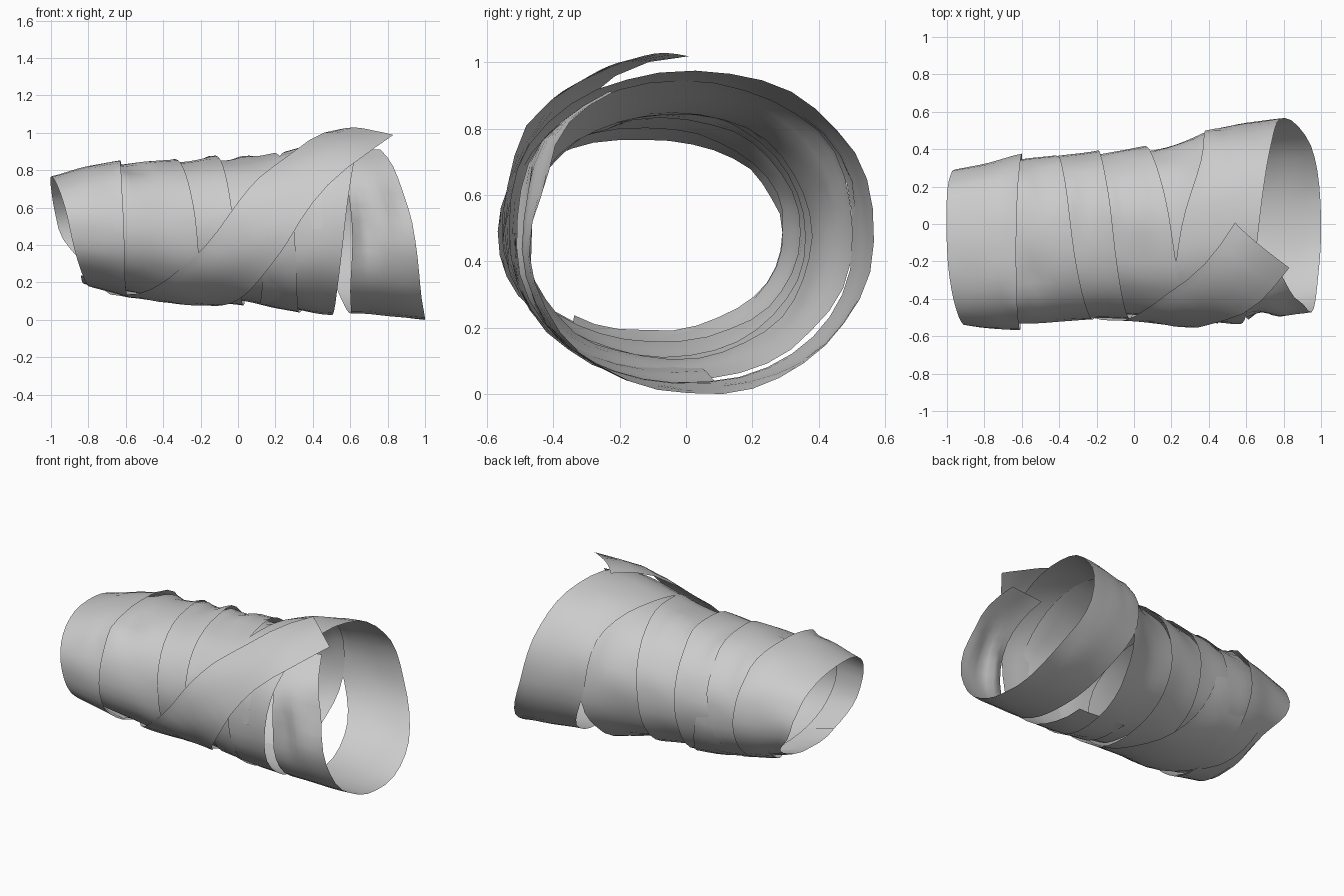
import bpy, math
from mathutils import Vector, noise

# forearm-shaped core: x, back y, front y, top z, bottom z
CORE = [(-1.0, .28, -.54, .77, .20), (-.8, .31, -.55, .81, .18), (-.6, .345, -.535, .83, .15),
        (-.3, .36, -.50, .84, .11), (0, .39, -.485, .85, .10), (.2, .42, -.50, .87, .08),
        (.4, .48, -.51, .92, .05), (.6, .52, -.52, .95, .04), (.8, .545, -.50, .95, .025),
        (1.0, .54, -.45, .93, .01)]

# local puckers: x, angle, height, x spread, angle spread
PUCKERS = [(-.62, 40, .03, .04, 12), (-.55, 25, -.03, .04, 10), (-.6, 325, .03, .05, 15),
           (-.35, 335, .025, .04, 18), (-.14, 340, .03, .04, 15), (.03, 345, .02, .05, 20),
           (.40, 300, .02, .05, 25), (.68, 92, -.06, .06, 20), (.85, 75, -.04, .1, 20)]


def smooth(keys, t):
    """Cubic interpolation of rows keyed on their first value."""
    t = min(max(t, keys[0][0]), keys[-1][0])
    n = len(keys)
    i = 0
    while i < n - 2 and t > keys[i + 1][0]:
        i += 1
    p, q = keys[i], keys[i + 1]
    o, r = keys[max(i - 1, 0)], keys[min(i + 2, n - 1)]
    h = q[0] - p[0]
    u = (t - p[0]) / h
    out = []
    for k in range(1, len(p)):
        m0 = (q[k] - o[k]) / (q[0] - o[0]) * h
        m1 = (r[k] - p[k]) / (r[0] - p[0]) * h
        out.append((2*u**3 - 3*u*u + 1) * p[k] + (u**3 - 2*u*u + u) * m0
                   + (3*u*u - 2*u**3) * q[k] + (u**3 - u*u) * m1)
    return out


def wrap_point(x, a, off):
    """Point on the core; angle 0 = top, 90 = front, 180 = bottom, 270 = back."""
    yb, yf, zt, zb = smooth(CORE, x)
    s, c = math.sin(math.radians(a)), math.cos(math.radians(a))
    s = math.copysign(abs(s) ** .94, s)
    c = math.copysign(abs(c) ** .94, c)
    off += .010 * noise.noise(Vector((x * 5, s * 2.5, c * 2.5 + a / 400)))
    for px, pa, h, sx, sa in PUCKERS:
        d = (a - pa + 180) % 360 - 180
        off += h * math.exp(-((x - px) / sx) ** 2 - (d / sa) ** 2)
    return Vector((x, (yb + yf) / 2 - ((yb - yf) / 2 + off) * s,
                   max(0, (zt + zb) / 2 + ((zt - zb) / 2 + off) * c)))


def ribbon(name, keys, flare, slant=0, step=10, across=8):
    """Cloth strip; key rows are angle, left x, right x, lift off the core."""
    a0, a1 = keys[0][0], keys[-1][0]
    n = round((a1 - a0) / step)
    verts, faces = [], []
    for i in range(n + 1):
        a = a0 + (a1 - a0) * i / n
        xl, xr, off = smooth(keys, a)
        for j in range(across + 1):
            v = j / across
            verts.append(wrap_point(xl + (xr - xl) * v, a + slant * v, off + flare * v))
    w = across + 1
    for i in range(n):
        for j in range(across):
            k = i * w + j
            faces.append((k, k + 1, k + w + 1, k + w))
    me = bpy.data.meshes.new(name)
    me.from_pydata(verts, [], faces)
    me.polygons.foreach_set("use_smooth", [True] * len(faces))
    ob = bpy.data.objects.new(name, me)
    bpy.context.collection.objects.link(ob)
    return ob


# long spiral strip from the wrist towards the elbow
ribbon("spiral_wrap", [
    (150, -.84, -.60, -.01), (225, -.82, -.60, -.005), (270, -.96, -.60, 0), (360, -1.0, -.63, 0),
    (450, -.90, -.61, 0), (540, -.80, -.58, 0), (630, -.82, -.42, -.012), (720, -.78, -.33, -.01),
    (810, -.72, -.22, -.008), (900, -.62, -.20, -.005), (990, -.52, -.19, -.005),
    (1080, -.42, -.11, -.005), (1170, -.36, -.02, -.005), (1260, -.30, .03, -.005),
    (1350, -.25, .06, -.005), (1440, -.15, .20, -.005), (1530, -.05, .30, -.005),
    (1620, 0, .33, -.005), (1710, .02, .42, -.015), (1800, .08, .44, -.012),
    (1890, .12, .45, -.01)], .028)

# wide loose loop at the elbow, coming back as the lower front strip
ribbon("elbow_loop", [
    (25, .52, .76, 0), (45, .56, .83, 0), (90, .61, .94, .005), (135, .60, .98, .005),
    (180, .60, 1.0, .005), (225, .53, .95, .008), (270, .39, .80, .02), (315, .36, .73, .02),
    (360, .25, .67, .02), (405, .20, .62, .02), (450, .16, .57, .015), (495, .13, .53, .012),
    (550, .11, .50, .008)], .005)

# diagonal outer strip ending in a free tip on top
ribbon("diagonal_wrap", [
    (-1, .54, .83, .073), (20, .37, .67, .062), (45, .14, .43, .045), (90, -.11, .17, .03),
    (125, -.34, .02, .022), (150, -.48, -.08, .02), (200, -.72, -.25, .025),
    (250, -.78, -.35, -.005)], .01, slant=25)
